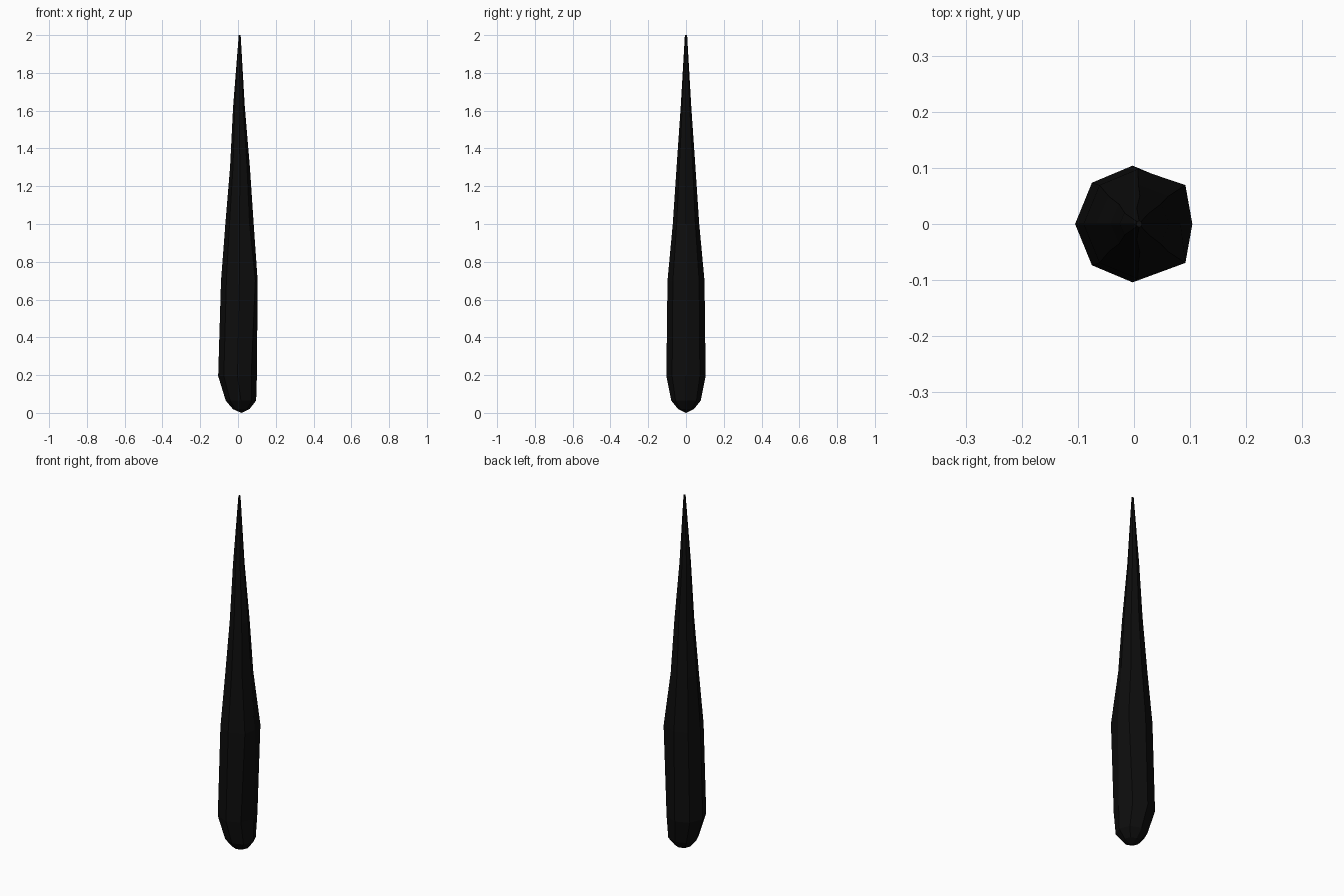
import bpy, bmesh, math

if "Cube" in bpy.data.objects:
    bpy.data.objects.remove(bpy.data.objects["Cube"])

# Cross-sections: height, left x, right x, half depth, extra x on the right corners
rings = [
    (0.02, -0.027, 0.061, 0.042, 0.0),
    (0.065, -0.065, 0.096, 0.078, 0.0),
    (0.195, -0.105, 0.10, 0.104, 0.0),
    (0.70, -0.09, 0.104, 0.098, 0.016),
    (1.00, -0.067, 0.083, 0.070, 0.0),
    (1.30, -0.042, 0.063, 0.050, 0.0),
    (1.62, -0.026, 0.036, 0.028, 0.0),
    (2.00, 0.004, 0.014, 0.006, 0.0),
]
SIDES = 8

# Tapered eight-sided spike with a rounded foot
bm = bmesh.new()
loops = []
for z, left, right, ry, bulge in rings:
    cx, rx = (left + right) / 2, (right - left) / 2
    loop = []
    for i in range(SIDES):
        a = math.tau * i / SIDES
        x = cx + rx * math.cos(a) + (bulge if i in (1, 7) else 0)
        loop.append(bm.verts.new((x, ry * math.sin(a), z)))
    loops.append(loop)
for low, high in zip(loops, loops[1:]):
    for i in range(SIDES):
        j = (i + 1) % SIDES
        bm.faces.new((low[i], low[j], high[j], high[i]))

# Close the foot to a point and cap the tip
foot = bm.verts.new((0.018, 0, 0.0))
for i in range(SIDES):
    bm.faces.new((foot, loops[0][(i + 1) % SIDES], loops[0][i]))
bm.faces.new(loops[-1])
bmesh.ops.recalc_face_normals(bm, faces=bm.faces)

mesh = bpy.data.meshes.new("spike")
bm.to_mesh(mesh)
bm.free()
spike = bpy.data.objects.new("spike", mesh)
bpy.context.collection.objects.link(spike)

# Near-black colour
black = bpy.data.materials.new("black")
black.diffuse_color = (0.004, 0.004, 0.004, 1)
black.use_nodes = True
black.node_tree.nodes["Principled BSDF"].inputs["Base Color"].default_value = black.diffuse_color
mesh.materials.append(black)
